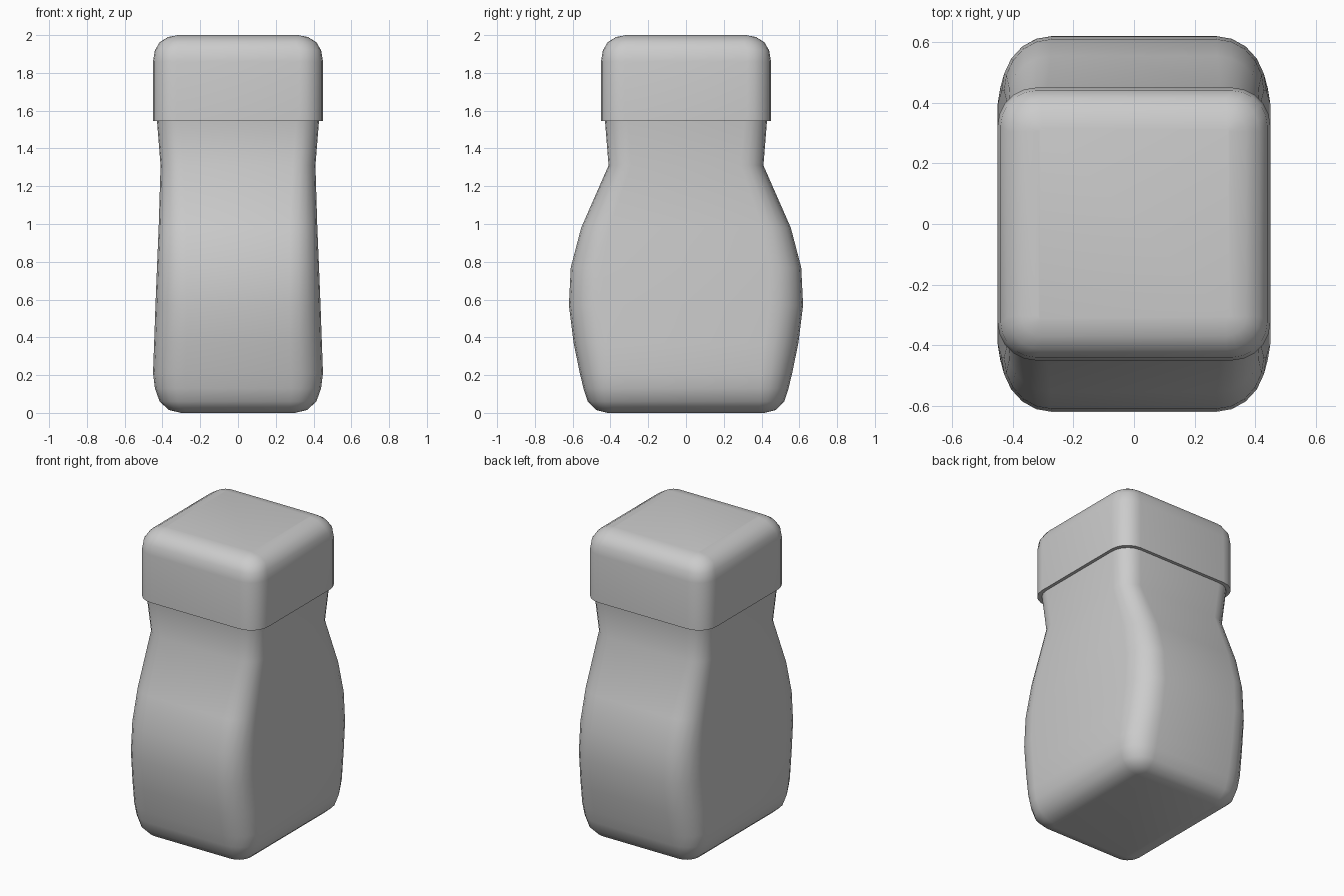
import bpy, bmesh, math

if "Cube" in bpy.data.objects:
    bpy.data.objects.remove(bpy.data.objects["Cube"])

SEG = 5  # segments per rounded corner


def ring(bm, z, hx, hy, rx, ry):
    """Rounded rectangle of vertices at height z."""
    verts = []
    for q, (sx, sy) in enumerate(((1, 1), (-1, 1), (-1, -1), (1, -1))):
        for i in range(SEG + 1):
            a = math.pi / 2 * (q + i / SEG)
            verts.append(bm.verts.new((sx * (hx - rx) + rx * math.cos(a),
                                       sy * (hy - ry) + ry * math.sin(a), z)))
    return verts


def loft(name, sections, angle):
    """Skin a stack of rounded rectangles and close both ends."""
    bm = bmesh.new()
    rings = [ring(bm, *s) for s in sections]
    n = len(rings[0])
    for low, high in zip(rings, rings[1:]):
        for i in range(n):
            j = (i + 1) % n
            bm.faces.new((low[i], low[j], high[j], high[i]))
    bm.faces.new(rings[0][::-1])
    bm.faces.new(rings[-1])
    bmesh.ops.recalc_face_normals(bm, faces=bm.faces)
    mesh = bpy.data.meshes.new(name)
    bm.to_mesh(mesh)
    bm.free()
    obj = bpy.data.objects.new(name, mesh)
    bpy.context.collection.objects.link(obj)
    bpy.ops.object.select_all(action='DESELECT')
    obj.select_set(True)
    bpy.context.view_layer.objects.active = obj
    bpy.ops.object.shade_smooth_by_angle(angle=math.radians(angle))
    return obj


# Jar body: deep belly narrowing to a square neck (z, half x, half y, radii)
loft("jar_body", [
    (0.00, 0.30, 0.415, 0.03, 0.03),
    (0.015, 0.365, 0.475, 0.085, 0.09),
    (0.06, 0.415, 0.52, 0.135, 0.13),
    (0.13, 0.44, 0.543, 0.16, 0.15),
    (0.21, 0.45, 0.562, 0.17, 0.165),
    (0.37, 0.444, 0.595, 0.17, 0.18),
    (0.57, 0.437, 0.62, 0.165, 0.18),
    (0.77, 0.429, 0.61, 0.155, 0.17),
    (0.98, 0.42, 0.555, 0.145, 0.15),
    (1.31, 0.41, 0.41, 0.12, 0.12),
    (1.56, 0.43, 0.43, 0.12, 0.12),
], 45)

# Lid: square with a rounded top edge and a sharp lower rim
lid = [(1.545, 0.45, 0.45, 0.125, 0.125)]
for z, h in ((1.86, 0.45), (1.92, 0.44), (1.962, 0.415), (1.99, 0.37), (2.0, 0.315)):
    r = max(0.01, h - 0.305) if h < 0.43 else h - 0.325
    lid.append((z, h, h, r, r))
loft("lid", lid, 45)
